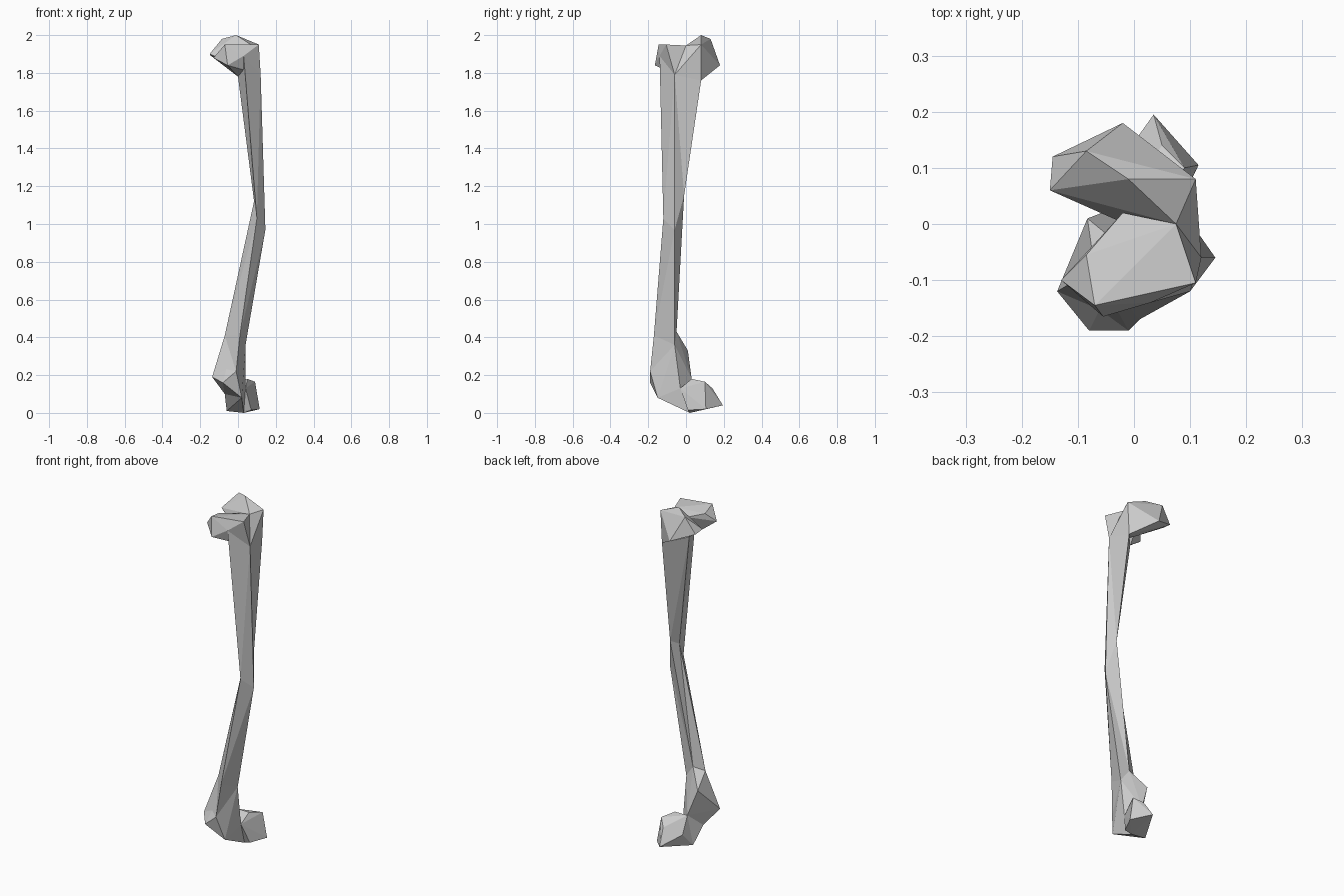
import bpy
import bmesh
from mathutils import Vector

cube = bpy.data.objects.get("Cube")
if cube:
    bpy.data.objects.remove(cube, do_unlink=True)

# Single grey bone material
bone_grey = bpy.data.materials.new("bone_grey")
bone_grey.use_nodes = True
colour = (0.6, 0.6, 0.6, 1)
bone_grey.diffuse_color = colour
bone_grey.node_tree.nodes["Principled BSDF"].inputs["Base Color"].default_value = colour


def point(coords):
    """Convert hundredths of a unit to a vector."""
    return Vector(coords) / 100


def finish(name, bm):
    """Turn a bmesh into a flat shaded object."""
    bmesh.ops.recalc_face_normals(bm, faces=bm.faces[:])
    mesh = bpy.data.meshes.new(name)
    bm.to_mesh(mesh)
    bm.free()
    mesh.materials.append(bone_grey)
    bpy.context.collection.objects.link(bpy.data.objects.new(name, mesh))


def faceted_lump(name, corners):
    """Wrap a handful of corners in a faceted convex solid."""
    bm = bmesh.new()
    for corner in corners:
        bm.verts.new(point(corner))
    result = bmesh.ops.convex_hull(bm, input=bm.verts[:])
    inner = {v for v in result["geom_interior"] if isinstance(v, bmesh.types.BMVert)}
    bmesh.ops.delete(bm, geom=list(inner), context="VERTS")
    finish(name, bm)


def loft(name, rings):
    """Bridge successive cross-sections and cap both ends."""
    bm = bmesh.new()
    loops = [[bm.verts.new(point(p)) for p in ring] for ring in rings]
    count = len(loops[0])
    for lower, upper in zip(loops, loops[1:]):
        for i in range(count):
            j = (i + 1) % count
            bm.faces.new((lower[i], lower[j], upper[j], upper[i]))
    bm.faces.new(loops[0])
    bm.faces.new(loops[-1])
    bmesh.ops.triangulate(bm, faces=bm.faces[:])
    finish(name, bm)


# Corners shared by neighbouring parts
shaft_top_side = (12, -6, 179)
shaft_top_inner = (0, -3, 178)
shaft_top_front = (3, -14, 189)
shaft_top_back = (10, 8, 176)
saddle = (7.5, 0, 194.5)
spur_tip = (-13.7, -12, 19)
spur_front = (-1, -19, 22)
spur_back = (-8.3, 1, 33)
spur_base = (2, -15, 8)
spur_under = (-7, -6, 10)
neck_side = (4, -3, 13)
neck_back = (-3, 3, 18)
heel = (-6, 2, 1)
sole = (3, 2, 0)
low_side = (4, -6, 36)
low_back = (-1, -5, 43)

# Bent shaft with four sides: inner, front, outer, back
loft("shaft", [
    [shaft_top_inner, shaft_top_front, shaft_top_side, shaft_top_back],
    [(8.5, -6, 112), (10, -12, 103), (14.5, -6, 97), (11, -1, 115)],
    [(-7, -8, 41), (1, -17, 41), low_side, low_back],
    [spur_tip, spur_front, neck_side, spur_back],
])

# Upper end: rear head and front head with a notch between them
faceted_lump("upper_rear_head", [
    (-15, 6, 190), (-14.5, 12, 189), (-8.5, 13, 198), (-1, 8, 200),
    (11, 8, 195), (-2, 18, 184), (1, 0, 181),
    saddle, shaft_top_back, shaft_top_side,
])
faceted_lump("upper_front_head", [
    (11, -10.5, 195), (-7, -14.5, 195), (-8.5, -5.5, 193), (-2, 2, 192),
    (-13, -10, 188), (-5.5, -16.5, 184),
    saddle, shaft_top_front, shaft_top_inner, shaft_top_side,
])

# Lower end: front spur, short neck and rear knob
faceted_lump("lower_spur", [
    spur_tip, (-8, -19, 16), spur_front, spur_base, spur_back,
    spur_under, neck_side, neck_back, low_side, low_back,
])
faceted_lump("lower_neck", [
    spur_base, spur_under, neck_side, neck_back, heel, sole,
])
faceted_lump("lower_knob", [
    (11.5, 10.5, 2), (9, 10, 16.5), (3.5, 19.5, 4), (5, 14, 13),
    (5, 3, 18), (-4, 9, 9), (7, 1, 1.5),
    neck_side, neck_back, heel, sole,
])
